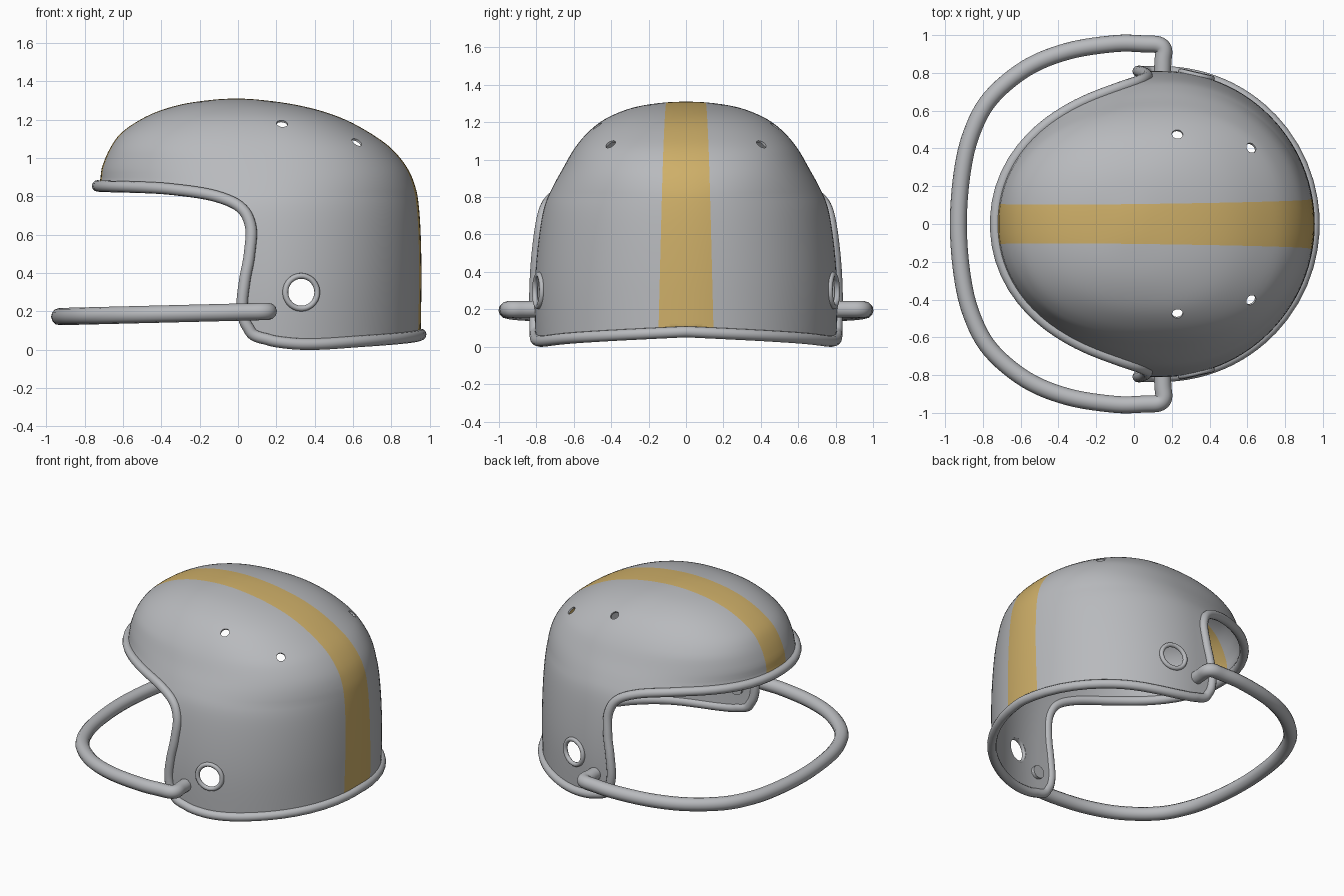
import bpy, bmesh, math
from mathutils import Vector

if "Cube" in bpy.data.objects:
    bpy.data.objects.remove(bpy.data.objects["Cube"])


def material(name, rgb):
    m = bpy.data.materials.new(name)
    m.diffuse_color = (*rgb, 1)
    m.use_nodes = True
    m.node_tree.nodes["Principled BSDF"].inputs["Base Color"].default_value = m.diffuse_color
    return m


GREY = material("silver grey", (0.48, 0.49, 0.51))
GOLD = material("gold", (0.62, 0.43, 0.14))


def catmull(pts, steps, before=None, after=None):
    """Smooth open path through points of any dimension."""
    p = [before or pts[0]] + list(pts) + [after or pts[-1]]
    out = []
    for i in range(1, len(p) - 2):
        for s in range(steps):
            t = s / steps
            out.append(tuple(0.5 * (2 * b + (c - a) * t + (2 * a - 5 * b + 4 * c - d) * t * t
                                    + (3 * b - a - 3 * c + d) * t ** 3)
                             for a, b, c, d in zip(*p[i - 1:i + 3])))
    return out + [tuple(pts[-1])]


# Horizontal sections of the dome: z, front x, back x, half width, widest x
SECTIONS = [(-0.1, -2.0, 0.95, 0.80, 0.15), (0.2, -1.95, 0.955, 0.81, 0.15),
            (0.4, -1.8, 0.957, 0.805, 0.15), (0.6, -1.3, 0.953, 0.785, 0.15),
            (0.75, -0.87, 0.943, 0.757, 0.15), (0.85, -0.735, 0.925, 0.715, 0.15),
            (0.95, -0.71, 0.882, 0.66, 0.15), (1.05, -0.668, 0.80, 0.603, 0.13),
            (1.13, -0.61, 0.69, 0.54, 0.11), (1.2, -0.51, 0.56, 0.46, 0.08),
            (1.25, -0.40, 0.42, 0.365, 0.04), (1.285, -0.27, 0.26, 0.255, 0.01),
            (1.305, -0.12, 0.10, 0.12, -0.01), (1.31, -0.01, -0.01, 0.0, -0.01)]
ROWS = catmull(SECTIONS, 4, after=(1.305, 0.10, -0.12, -0.12, -0.01))


def section(z):
    for a, b in zip(ROWS, ROWS[1:]):
        if z <= b[0]:
            t = (z - a[0]) / max(b[0] - a[0], 1e-6)
            return tuple(u + (v - u) * t for u, v in zip(a, b))
    return ROWS[-1]


def power(z):
    return 2 + 0.3 * min(1, max(0, (z - 0.8) / 0.25))


def on_section(row, th):
    """Point on a section; th is 0 at the brow, pi at the back."""
    z, xf, xb, w, xc = row
    c, s, e = math.cos(th), math.sin(th), 2 / power(z)
    a = xc - xf if c > 0 else xb - xc
    return Vector((xc - math.copysign(abs(c) ** e, c) * a,
                   math.copysign(abs(s) ** e, s) * w, z))


def angle_at(x, z):
    _, xf, xb, w, xc = section(z)
    u = (xc - x) / (xc - xf if x < xc else xb - xc)
    return math.acos(max(-1, min(1, math.copysign(abs(u) ** (power(z) / 2), u))))


def on_shell(x, z, side=1):
    p = on_section(section(z), angle_at(x, z))
    p.y *= side
    return p


def normal_at(x, z, side=1):
    h = 0.01
    dx = (on_shell(x + h, z).y - on_shell(x - h, z).y) / (2 * h)
    dz = (on_shell(x, z + h).y - on_shell(x, z - h).y) / (2 * h)
    return Vector((-dx, side, -dz)).normalized()


def add_mesh(name, bm, mats=(GREY,)):
    me = bpy.data.meshes.new(name)
    bm.to_mesh(me)
    bm.free()
    for m in mats:
        me.materials.append(m)
    ob = bpy.data.objects.new(name, me)
    bpy.context.collection.objects.link(ob)
    return ob


def activate(ob):
    bpy.ops.object.select_all(action='DESELECT')
    ob.select_set(True)
    bpy.context.view_layer.objects.active = ob


def tube(name, pts, radius, closed=False):
    cu = bpy.data.curves.new(name, 'CURVE')
    cu.dimensions = '3D'
    cu.bevel_depth, cu.bevel_resolution, cu.use_fill_caps = radius, 4, True
    sp = cu.splines.new('POLY')
    sp.points.add(len(pts) - 1)
    for q, p in zip(sp.points, pts):
        q.co = (*p, 1)
    sp.use_cyclic_u = closed
    cu.materials.append(GREY)
    ob = bpy.data.objects.new(name, cu)
    bpy.context.collection.objects.link(ob)
    activate(ob)
    bpy.ops.object.convert(target='MESH')
    bpy.ops.object.shade_smooth_by_angle(angle=math.radians(50))
    return bpy.context.object


# Shell: lofted dome with the stripe cut in as faces
bm = bmesh.new()
N = 112
rings = [[bm.verts.new(on_section(r, 2 * math.pi * i / N)) for i in range(N)] for r in ROWS]
for lo, hi in zip(rings, rings[1:]):
    for i in range(N):
        j = (i + 1) % N
        bm.faces.new((lo[i], lo[j], hi[j], hi[i]))
bmesh.ops.remove_doubles(bm, verts=bm.verts, dist=1e-4)
for s in (1, -1):
    bmesh.ops.bisect_plane(bm, geom=bm.verts[:] + bm.edges[:] + bm.faces[:], dist=1e-5,
                           plane_co=(0, s * 0.138, 0), plane_no=(-0.012, s, 0.025))
bmesh.ops.recalc_face_normals(bm, faces=bm.faces)
if max(bm.faces, key=lambda f: f.calc_center_median().z).normal.z < 0:
    bmesh.ops.reverse_faces(bm, faces=bm.faces)
for f in bm.faces:
    c = f.calc_center_median()
    f.material_index = int(abs(c.y) < 0.138 + 0.012 * c.x - 0.025 * c.z)
shell = add_mesh("helmet_shell", bm, (GREY, GOLD))
mod = shell.modifiers.new("thickness", 'SOLIDIFY')
mod.thickness, mod.offset = 0.012, -1
activate(shell)
bpy.ops.object.modifier_apply(modifier=mod.name)

# Edge line of the shell in side view, laid onto the surface
EDGE = [(-0.735, 0.855), (-0.5, 0.847), (-0.3, 0.832), (-0.12, 0.802), (0.01, 0.745),
        (0.065, 0.65), (0.06, 0.5), (0.035, 0.36), (0.022, 0.22), (0.05, 0.12),
        (0.13, 0.06), (0.26, 0.035), (0.42, 0.03), (0.68, 0.047), (0.953, 0.08)]
ctrl = [(angle_at(x, z), z) for x, z in EDGE]
ctrl[0], ctrl[-1] = (0, 0.855), (math.pi, 0.08)
half = [on_section(section(z), th) for th, z in catmull(ctrl, 8)]

# Cutters: face opening, ear holes, vent holes
outline = [(p.x, p.z) for p in half] + [(2, 0.08), (2, -1), (-3, -1), (-3, 0.855)]
bm = bmesh.new()
face = bm.faces.new([bm.verts.new((x, -1.5, z)) for x, z in outline])
ext = bmesh.ops.extrude_face_region(bm, geom=[face])["geom"]
bmesh.ops.translate(bm, vec=(0, 3, 0), verts=[v for v in ext if isinstance(v, bmesh.types.BMVert)])
bmesh.ops.recalc_face_normals(bm, faces=bm.faces)
cutters = [add_mesh("opening_cutter", bm)]


def rod(name, centre, axis, radius, length):
    b = bmesh.new()
    bmesh.ops.create_cone(b, cap_ends=True, segments=32, radius1=radius, radius2=radius, depth=length)
    ob = add_mesh(name, b)
    ob.rotation_mode = 'QUATERNION'
    ob.rotation_quaternion = axis.to_track_quat('Z', 'Y')
    ob.location = centre
    return ob


EAR = (0.33, 0.30)
VENTS = [(0.23, 1.18), (0.62, 1.083)]
for side in (1, -1):
    cutters.append(rod("ear_cutter", on_shell(*EAR, side), normal_at(*EAR, side), 0.08, 0.2))
    for v in VENTS:
        cutters.append(rod("vent_cutter", on_shell(*v, side), normal_at(*v, side), 0.029, 0.15))
bpy.context.view_layer.update()
activate(shell)
for c in cutters:
    mod = shell.modifiers.new("cut", 'BOOLEAN')
    mod.operation, mod.solver, mod.object = 'DIFFERENCE', 'EXACT', c
    bpy.ops.object.modifier_apply(modifier=mod.name)
for c in cutters:
    bpy.data.objects.remove(c)
activate(shell)
bpy.ops.object.shade_smooth_by_angle(angle=math.radians(40))

# Padded rim all the way round the edge
mirror = [Vector((p.x, -p.y, p.z)) for p in half[-2:0:-1]]
tube("edge_rim", half + mirror, 0.03, True)

# Rings around the ear holes
for side, name in ((1, "left_ear_ring"), (-1, "right_ear_ring")):
    q = normal_at(*EAR, side).to_track_quat('Z', 'Y')
    mid = on_shell(*EAR, side)
    tube(name, [mid + q @ Vector((0.085 * math.cos(a), 0.085 * math.sin(a), 0))
                for a in (2 * math.pi * i / 48 for i in range(48))], 0.015, True)

# Single face bar, bent into the shell at both ends
BAR = [(0.15, 0.775), (0.153, 0.86), (0.157, 0.92), (0.13, 0.948), (0.06, 0.953), (-0.1, 0.955),
       (-0.35, 0.915), (-0.57, 0.825), (-0.76, 0.665), (-0.86, 0.48), (-0.91, 0.27), (-0.93, 0)]
bar = catmull(BAR, 6, after=(-0.91, -0.27))
bar = [(x, y, 0.2 + 0.025 * (x - 0.15)) for x, y in bar]
tube("face_bar", bar + [(x, -y, z) for x, y, z in bar[-2::-1]], 0.045)
